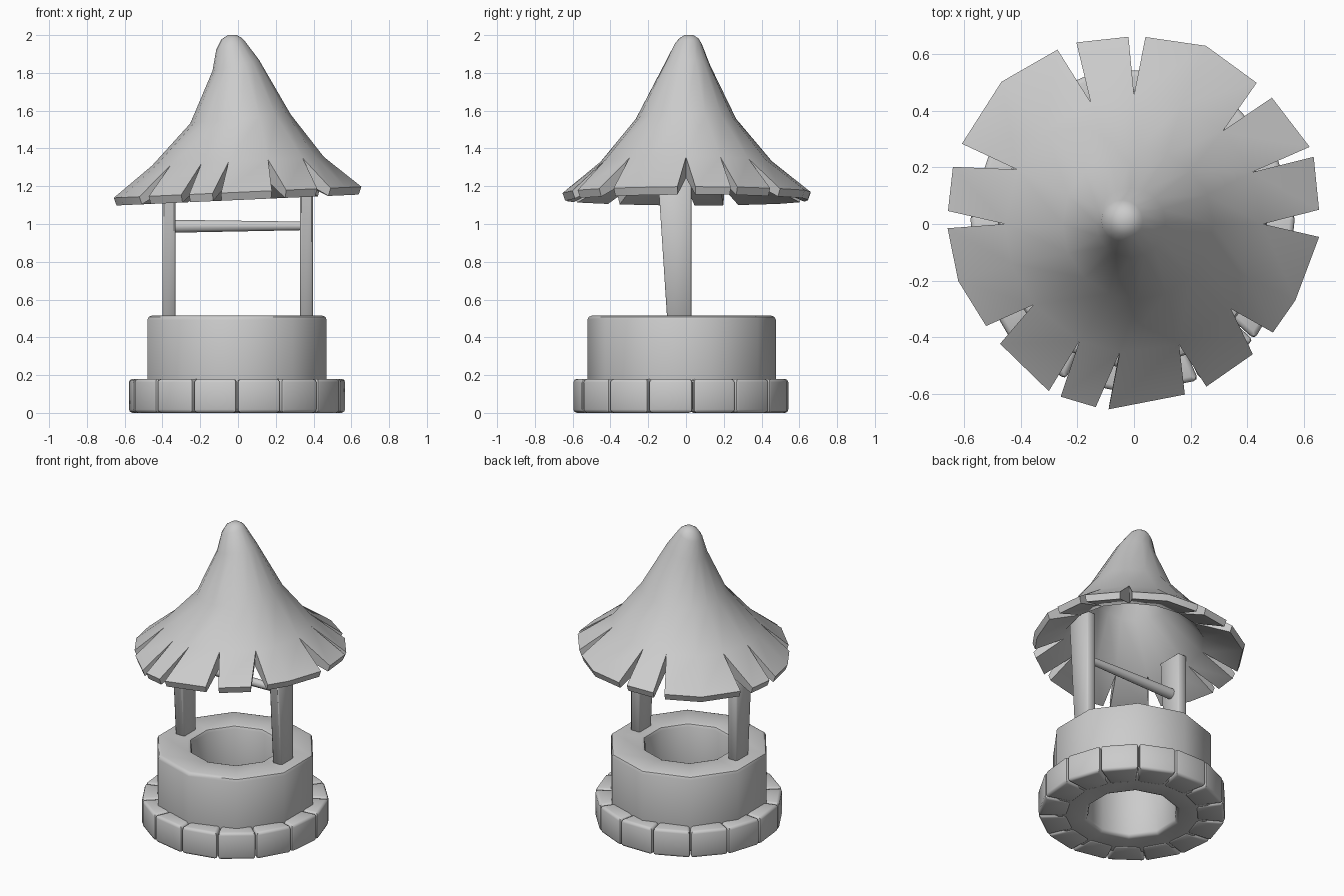
import bpy, bmesh
from math import sin, cos, radians, pi

if "Cube" in bpy.data.objects:
    bpy.data.objects.remove(bpy.data.objects["Cube"])

CX, CY = -0.005, -0.023      # centre of the stonework


def make(name, verts, faces, bevel=0, segs=2, angle=45):
    me = bpy.data.meshes.new(name)
    me.from_pydata(verts, [], faces)
    bm = bmesh.new()
    bm.from_mesh(me)
    bmesh.ops.recalc_face_normals(bm, faces=bm.faces)
    bm.to_mesh(me)
    bm.free()
    ob = bpy.data.objects.new(name, me)
    bpy.context.collection.objects.link(ob)
    bpy.ops.object.select_all(action='DESELECT')
    ob.select_set(True)
    bpy.context.view_layer.objects.active = ob
    if bevel:
        m = ob.modifiers.new("bevel", 'BEVEL')
        m.width, m.segments = bevel, segs
        m.limit_method, m.angle_limit = 'ANGLE', radians(50)
        bpy.ops.object.modifier_apply(modifier=m.name)
    bpy.ops.object.shade_smooth_by_angle(angle=radians(angle))
    return ob


def hexa(name, bottom, top, **kw):
    faces = [(3, 2, 1, 0), (4, 5, 6, 7)]
    faces += [(i, (i + 1) % 4, 4 + (i + 1) % 4, 4 + i) for i in range(4)]
    return make(name, bottom + top, faces, **kw)


def polar(r, deg, z):
    a = radians(deg)
    return (CX + r * cos(a), CY + r * sin(a), z)


# ten-sided well wall with an open shaft
N = 10
profile = [(0.28, 0.004), (0.499, 0.004), (0.499, 0.515), (0.28, 0.515)]
verts = [polar(r, 90 + 360 * j / N, z) for j in range(N) for r, z in profile]
faces = [(j * 4 + k, (j + 1) % N * 4 + k, (j + 1) % N * 4 + (k + 1) % 4, j * 4 + (k + 1) % 4)
         for j in range(N) for k in range(4)]
make("well_wall", verts, faces, bevel=0.023, segs=2)

# ring of fifteen foot stones
for i in range(15):
    a0, a1 = -90 + 24 * i + 0.2, -90 + 24 * (i + 1) - 0.2
    ring = [(0.40, a0), (0.577, a0), (0.577, a1), (0.40, a1)]
    hexa(f"foot_stone_{i + 1}", [polar(r, a, 0) for r, a in ring],
         [polar(r, a, 0.18) for r, a in ring], bevel=0.018)

# tapered posts, wider at the top
for name, x0, x1, top in (("left_post", -0.40, -0.331, 1.25), ("right_post", 0.328, 0.396, 1.28)):
    y_top = -0.1 - 0.065 * (top - 0.5)
    hexa(name, [(x0, -0.1, 0.5), (x1, -0.1, 0.5), (x1, 0.028, 0.5), (x0, 0.028, 0.5)],
         [(x0, y_top, top), (x1, y_top, top), (x1, 0.028, top), (x0, 0.028, top)],
         bevel=0.008, segs=1)

# tapered crossbar
S = 10
verts = [(x, -0.045 + r * cos(2 * pi * j / S), z + r * sin(2 * pi * j / S))
         for x, z, r in ((-0.35, 0.988, 0.036), (0.34, 0.99, 0.024)) for j in range(S)]
faces = [(j, (j + 1) % S, S + (j + 1) % S, S + j) for j in range(S)]
faces += [tuple(range(S)), tuple(range(S, 2 * S))]
make("crossbar", verts, faces)

# roof: sixteen columns of (tip angle, rim angles, rim radius); two rim angles make a notch
columns = [(0, -4, 4.4, .655), (23.7, 20.5, 23.7, .677), (46.3, 42.5, 49, .66),
           (68, 68, 68, .678), (90, 86.5, 91.7, .661), (109.6, 107.6, 113.7, .672),
           (133, 133, 133, .686), (155, 155, 162.5, .67), (180, 176, 181.3, .658),
           (198, 198, 198, .652), (218.8, 214.6, 221.8, .634), (245, 243, 247, .662),
           (263.7, 258.2, 262.2, .66), (290.5, 286.6, 294, .628), (318.8, 312.4, 322, .622),
           (334.7, 334.7, 334.7, .63)]
# rings from notch tips up to the leaning tip: centre x, centre y, radius, z, tilt
outer = [(0, 0, 0.455, 1.332, 0.05), (0.013, 0, 0.266, 1.556, 0.09),
         (-0.012, 0.005, 0.123, 1.84, 0.24), (-0.042, 0.012, 0.073, 1.95, 0.34),
         (-0.036, 0.015, 0.052, 1.982, 0.1), (-0.03, 0.015, 0.024, 2.0, 0)]
inner = [(0, 0, 0.43, 1.225, 0.045), (0.013, 0, 0.23, 1.51, 0.09),
         (-0.01, 0.005, 0.08, 1.81, 0.2), (-0.03, 0.01, 0.03, 1.90, 0.1)]
M = len(columns)
verts, faces = [], []


def roof_point(ring, deg):
    cx, cy, r, z, tilt = ring
    dx, dy = r * cos(radians(deg)), r * sin(radians(deg))
    verts.append((cx + dx, cy + dy, z + tilt * dx))
    return len(verts) - 1


def roof_skin(rings, rim_in, rim_z):
    grid = [[roof_point(ring, col[0] if k == 0 else 360 * j / M) for j, col in enumerate(columns)]
            for k, ring in enumerate(rings)]
    lo, hi = [], []
    for tip, a, b, r in columns:
        rim = (0, 0, r - rim_in, rim_z, 0.045)
        lo.append(roof_point(rim, a))
        hi.append(roof_point(rim, b) if a != b else lo[-1])
    for j in range(M):
        n = (j + 1) % M
        faces.append((hi[j], lo[n], grid[0][n], grid[0][j]))
        for low, up in zip(grid, grid[1:]):
            faces.append((low[j], low[n], up[n], up[j]))
    faces.append(tuple(grid[-1]))
    return grid[0], lo, hi


t1, l1, h1 = roof_skin(outer, 0, 1.168)
t2, l2, h2 = roof_skin(inner, 0.015, 1.127)
# rim edges and notch walls join the two skins
for j in range(M):
    n = (j + 1) % M
    faces.append((h1[j], l1[n], l2[n], h2[j]))
    if l1[j] != h1[j]:
        faces.append((l1[j], t1[j], t2[j], l2[j]))
        faces.append((t1[j], h1[j], h2[j], t2[j]))
make("thatched_roof", verts, faces, angle=40)
